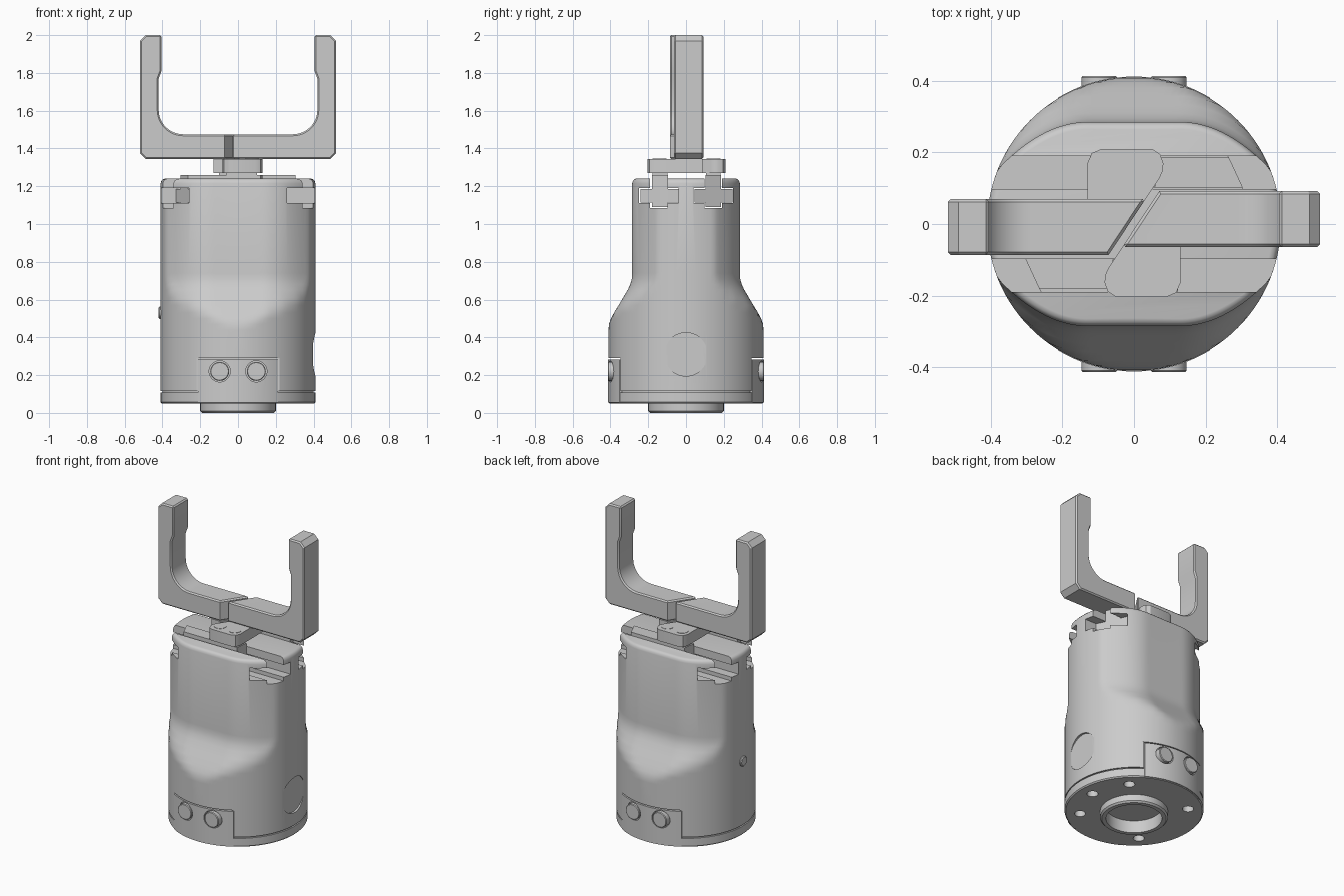
import bpy, bmesh, math
from mathutils import Matrix, Vector

if "Cube" in bpy.data.objects:
    bpy.data.objects.remove(bpy.data.objects["Cube"], do_unlink=True)

GREY = (0.6, 0.6, 0.6, 1)
metal = bpy.data.materials.new("light grey metal")
metal.use_nodes = True
metal.diffuse_color = GREY
metal.node_tree.nodes["Principled BSDF"].inputs["Base Color"].default_value = GREY
R = 0.41


def finish(name, bm):
    bmesh.ops.recalc_face_normals(bm, faces=bm.faces)
    me = bpy.data.meshes.new(name)
    bm.to_mesh(me)
    bm.free()
    me.materials.append(metal)
    ob = bpy.data.objects.new(name, me)
    bpy.context.collection.objects.link(ob)
    return ob


def activate(ob):
    bpy.ops.object.select_all(action='DESELECT')
    ob.select_set(True)
    bpy.context.view_layer.objects.active = ob


def smooth(ob, angle=30):
    activate(ob)
    bpy.ops.object.shade_smooth_by_angle(angle=math.radians(angle))


def loft(name, rings):
    bm = bmesh.new()
    rows = [[bm.verts.new(p) for p in ring] for ring in rings]
    n = len(rows[0])
    for a, b in zip(rows, rows[1:]):
        for i in range(n):
            j = (i + 1) % n
            bm.faces.new((a[i], a[j], b[j], b[i]))
    bm.faces.new(rows[0][::-1])
    bm.faces.new(rows[-1])
    return finish(name, bm)


def prism(name, pts, z0, z1):
    return loft(name, [[(x, y, z) for x, y in pts] for z in (z0, z1)])


def box(name, x0, x1, y0, y1, z0, z1):
    return prism(name, [(x0, y0), (x1, y0), (x1, y1), (x0, y1)], z0, z1)


def cylinder(name, r, a, b, n=40):
    a, b = Vector(a), Vector(b)
    q = (b - a).to_track_quat('Z', 'Y')
    circle = [q @ Vector((r * math.cos(t), r * math.sin(t), 0))
              for t in (2 * math.pi * i / n for i in range(n))]
    return loft(name, [[c + p for p in circle] for c in (a, b)])


def cut(ob, cutters):
    activate(ob)
    for c in cutters:
        m = ob.modifiers.new("cut", 'BOOLEAN')
        m.operation, m.solver, m.object = 'DIFFERENCE', 'EXACT', c
        bpy.ops.object.modifier_apply(modifier=m.name)
        bpy.data.objects.remove(c, do_unlink=True)


def bevel(ob, width, segments=1):
    activate(ob)
    m = ob.modifiers.new("bevel", 'BEVEL')
    m.width, m.segments, m.angle_limit = width, segments, math.radians(60)
    bpy.ops.object.modifier_apply(modifier=m.name)


# Housing: round at the bottom, blending into a flattened upper section
def housing_ring(z, depth, inset, n=128):
    ring = []
    for i in range(n):
        t = 2 * math.pi * (i + 0.5) / n
        c, s = abs(math.cos(t)), abs(math.sin(t))
        lo, hi = 0.0, R
        for _ in range(30):
            r = (lo + hi) / 2
            if r * s < depth - 2.1 * max(0, r * c - 0.13) ** 2:
                lo = r
            else:
                hi = r
        r = lo - inset
        ring.append((r * math.cos(t), r * math.sin(t), z))
    return ring


levels = [(0.115, 0.415, 0), (0.44, 0.415, 0), (0.47, 0.408, 0), (0.50, 0.397, 0),
          (0.53, 0.381, 0), (0.57, 0.357, 0), (0.61, 0.333, 0), (0.65, 0.309, 0),
          (0.68, 0.295, 0), (0.71, 0.287, 0), (0.74, 0.285, 0), (1.215, 0.285, 0),
          (1.228, 0.285, 0.004), (1.236, 0.285, 0.011), (1.24, 0.285, 0.022)]
housing = loft("housing", [housing_ring(*l) for l in levels])
cutters = [cylinder("cutter", 0.115, (0.396, 0, 0.31), (0.5, 0, 0.31))]
for s in (-1, 1):
    def ys(a, b):
        return sorted((s * a, s * b))
    cutters += [box("cutter", -0.6, 0.6, *ys(0.04, 0.25), 1.11, 1.19),
                box("cutter", -0.6, 0.6, *ys(0.098, 0.19), 1.085, 1.4),
                box("cutter", -0.22, 0.22, *ys(0.345, 0.6), 0, 0.29)]
cut(housing, cutters)
smooth(housing)

# Base flange with centring ring, recess and bolt holes
profile = [(0, 0.08), (0.165, 0.08), (0.165, 0), (0.19, 0), (0.2, 0.01), (0.2, 0.05),
           (0.403, 0.05), (R, 0.057), (R, 0.107), (0.4, 0.107), (0.4, 0.125), (0, 0.125)]
bm = bmesh.new()
vs = [bm.verts.new((r, 0, z)) for r, z in profile]
es = [bm.edges.new(p) for p in zip(vs, vs[1:])]
bmesh.ops.spin(bm, geom=vs + es, axis=(0, 0, 1), cent=(0, 0, 0),
               angle=2 * math.pi, steps=96)
bmesh.ops.remove_doubles(bm, verts=bm.verts, dist=1e-5)
flange = finish("base_flange", bm)
holes = []
for deg in (0, 45, 135, 225, 315):
    t = math.radians(deg)
    x, y = 0.32 * math.cos(t), 0.32 * math.sin(t)
    holes.append(cylinder("cutter", 0.033, (x, y, -0.1), (x, y, 0.1), 24))
cut(flange, holes)
smooth(flange)

# Flange tabs and their screws, front and back
for s, side in ((-1, "front"), (1, "back")):
    xs = [0.213 * (i / 12 - 1) for i in range(25)]
    arc = [(x, s * math.sqrt(0.412 ** 2 - x * x)) for x in xs]
    tab = prism(side + "_tab", arc + [(0.213, s * 0.33), (-0.213, s * 0.33)], 0.054, 0.283)
    cut(tab, [cylinder("cutter", 0.056, (x, s * 0.37, 0.22), (x, s * 0.5, 0.22))
              for x in (-0.097, 0.097)])
    smooth(tab)
    for x in (-0.097, 0.097):
        screw = cylinder(side + "_tab_screw", 0.05, (x, s * 0.36, 0.22), (x, s * 0.413, 0.22))
        bevel(screw, 0.004)
        smooth(screw)

# Small connector on the side
plug = cylinder("side_connector", 0.032, (-0.38, 0, 0.53), (-0.42, 0, 0.53), 24)
bevel(plug, 0.005)
smooth(plug)


# Finger profile, lying in x and z
def make_finger(name):
    arc = [(-0.29 - 0.13 * math.cos(t), 1.605 - 0.13 * math.sin(t))
           for t in (math.pi / 2 * i / 12 for i in range(13))]
    pts = [(0.06, 1.345), (-0.49, 1.345), (-0.52, 1.375), (-0.52, 1.97), (-0.49, 2.0),
           (-0.405, 2.0), (-0.405, 1.81), (-0.42, 1.77)] + arc + [(0.06, 1.475)]
    ob = loft(name, [[(x, y, z) for x, z in pts] for y in (-0.086, 0.07)])
    # Slanted inner end
    bm = bmesh.new()
    bm.from_mesh(ob.data)
    cutres = bmesh.ops.bisect_plane(bm, geom=bm.verts[:] + bm.edges[:] + bm.faces[:],
                                    plane_co=(0.0126, 0.04, 0),
                                    plane_no=(0.215, -0.142, 0), clear_outer=True)
    bmesh.ops.contextual_create(bm, geom=[g for g in cutres['geom_cut']
                                          if isinstance(g, bmesh.types.BMEdge)])
    bmesh.ops.recalc_face_normals(bm, faces=bm.faces)
    bm.to_mesh(ob.data)
    bm.free()
    bevel(ob, 0.008)
    return ob


# Each jaw: finger, carrier plate, screws, stem and slider; second jaw is turned half round
carrier = [(-0.13, -0.085), (-0.07, -0.085), (0.072, 0.13), (0.081, 0.15), (0.082, 0.17),
           (0.073, 0.195), (0.05, 0.21), (-0.09, 0.21), (-0.118, 0.198), (-0.13, 0.17)]
half_turn = Matrix.Translation((0, 0.006, 0)) @ Matrix.Rotation(math.pi, 4, 'Z')
for side in ("right", "left"):
    parts = [make_finger(side + "_finger"),
             prism(side + "_carrier", carrier, 1.27, 1.344)]
    for x in (-0.075, 0.03):
        parts.append(cylinder(side + "_carrier_screw", 0.037,
                              (x, 0.146, 1.3), (x, 0.146, 1.346), 32))
    parts += [
        box(side + "_carrier_stem", -0.1, 0.06, 0.105, 0.183, 1.2, 1.28),
        prism(side + "_slider_bar", [(-0.13, 0.044), (0.33, 0.044), (0.237, 0.246),
                                     (-0.12, 0.246)], 1.114, 1.186),
        prism(side + "_slider_rail", [(-0.13, 0.102), (0.304, 0.102), (0.265, 0.186),
                                      (-0.12, 0.186)], 1.09, 1.26)]
    for ob in parts:
        if side == "left":
            ob.data.transform(half_turn)
        smooth(ob)
